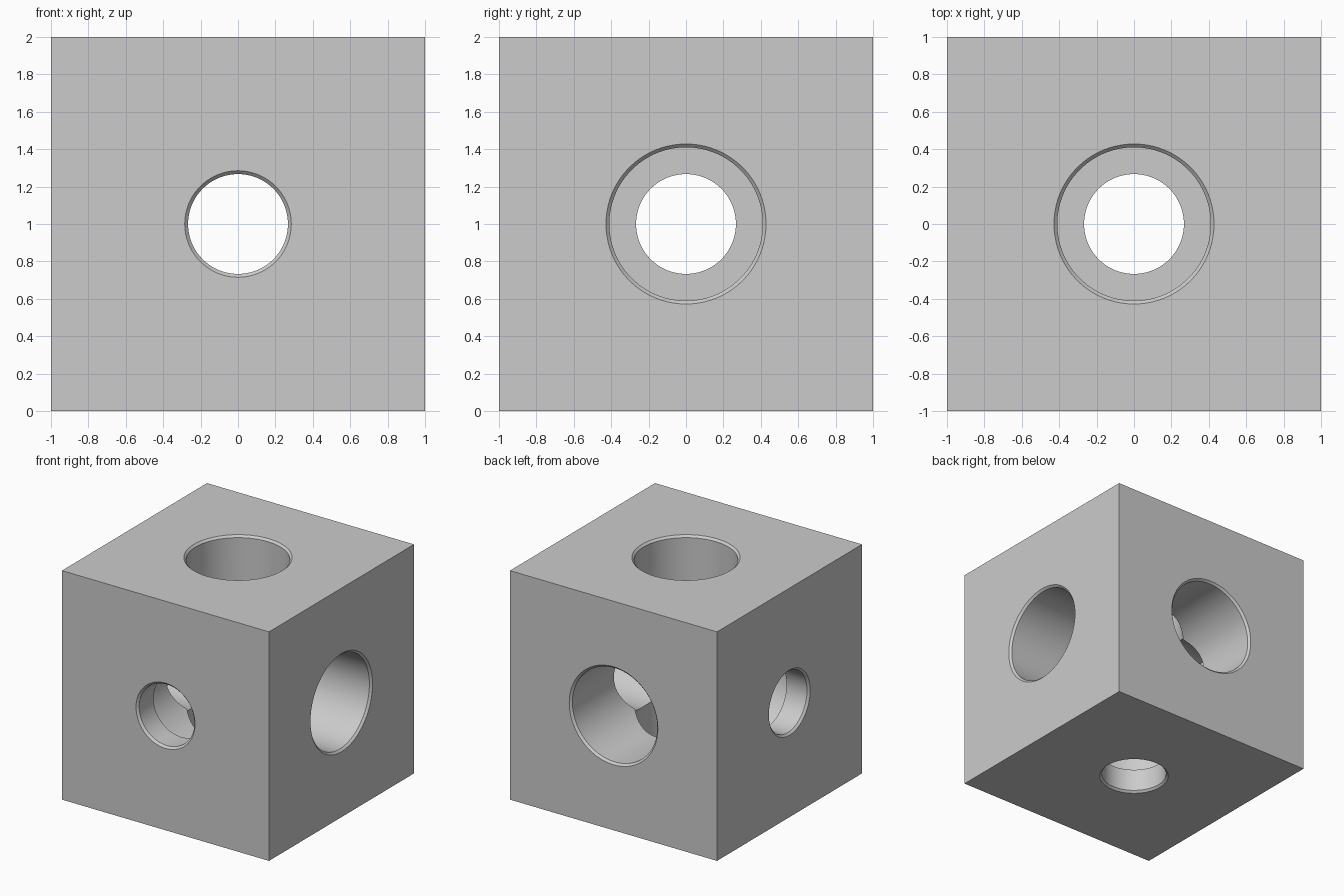
import bpy
import bmesh
from math import radians
from mathutils import Matrix, Vector

default = bpy.data.objects.get("Cube")
if default:
    bpy.data.objects.remove(default)

WIDE, NARROW = 0.41, 0.267   # bore radii
CHAMFER = 0.018
STEP = -0.785                # position of the ledge along each bore
SEGMENTS = 96
CENTRE = Vector((0, 0, 1))

grey = bpy.data.materials.new("light_grey")
grey.use_nodes = True
colour = (0.6, 0.6, 0.6, 1)
grey.diffuse_color = colour
grey.node_tree.nodes["Principled BSDF"].inputs["Base Color"].default_value = colour


def make_object(name, bm):
    mesh = bpy.data.meshes.new(name)
    bmesh.ops.recalc_face_normals(bm, faces=bm.faces)
    bm.to_mesh(mesh)
    bm.free()
    mesh.materials.append(grey)
    obj = bpy.data.objects.new(name, mesh)
    bpy.context.collection.objects.link(obj)
    return obj


def bore_cutter(name, rotation):
    """Stepped, chamfered bore: wide at the positive end of its axis."""
    over = 0.1
    profile = [
        (0, -1 - over), (NARROW + CHAMFER + over, -1 - over),
        (NARROW, CHAMFER - 1), (NARROW, STEP), (WIDE, STEP),
        (WIDE, 1 - CHAMFER), (WIDE + CHAMFER + over, 1 + over), (0, 1 + over),
    ]
    bm = bmesh.new()
    verts = [bm.verts.new((r, 0, z)) for r, z in profile]
    edges = [bm.edges.new(pair) for pair in zip(verts, verts[1:])]
    bmesh.ops.spin(bm, geom=verts + edges, axis=(0, 0, 1), cent=(0, 0, 0),
                   angle=radians(360), steps=SEGMENTS)
    bmesh.ops.remove_doubles(bm, verts=bm.verts, dist=0.0001)
    bm.transform(Matrix.Translation(CENTRE) @ rotation)
    cutter = make_object(name, bm)
    cutter.hide_render = True
    return cutter


# Solid block
bm = bmesh.new()
bmesh.ops.create_cube(bm, size=2, matrix=Matrix.Translation(CENTRE))
block = make_object("bored_block", bm)

# Wide ends open on the top, +x side and back
cutters = [
    bore_cutter("vertical_bore", Matrix()),
    bore_cutter("side_bore", Matrix.Rotation(radians(90), 4, "Y")),
    bore_cutter("front_back_bore", Matrix.Rotation(radians(-90), 4, "X")),
]

bpy.ops.object.select_all(action="DESELECT")
block.select_set(True)
bpy.context.view_layer.objects.active = block
for cutter in cutters:
    cut = block.modifiers.new(cutter.name, "BOOLEAN")
    cut.operation = "DIFFERENCE"
    cut.solver = "EXACT"
    cut.object = cutter
    bpy.ops.object.modifier_apply(modifier=cut.name)
    bpy.data.objects.remove(cutter)

bpy.ops.object.shade_smooth_by_angle(angle=radians(30))
